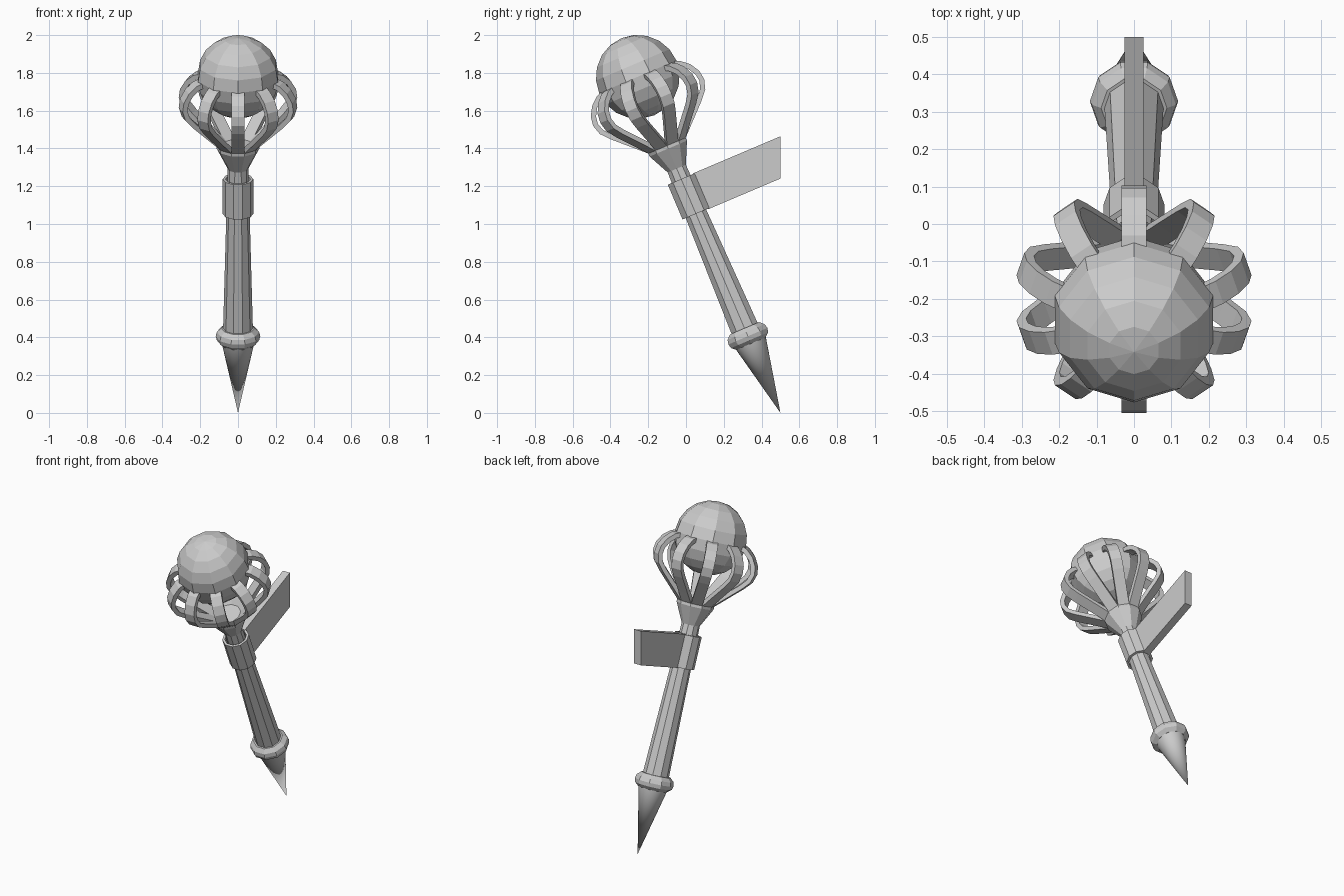
import bpy, bmesh
from math import sin, cos, tan, pi, radians
from mathutils import Matrix

if "Cube" in bpy.data.objects:
    bpy.data.objects.remove(bpy.data.objects["Cube"])

TILT = radians(23)
SIDES = 10
# Local frame: z runs along the torch from its point, then everything leans
PLACE = Matrix.Translation((0, 0.5, 0)) @ Matrix.Rotation(TILT, 4, 'X')


def finish(name, bm):
    bmesh.ops.recalc_face_normals(bm, faces=bm.faces)
    mesh = bpy.data.meshes.new(name)
    bm.to_mesh(mesh)
    bm.free()
    ob = bpy.data.objects.new(name, mesh)
    ob.matrix_world = PLACE
    bpy.context.collection.objects.link(ob)
    return ob


def lathe(name, profile, closed=False, sides=SIDES):
    """Revolve (radius, height) points; capped ends or a closed section."""
    bm = bmesh.new()
    rings = [[bm.verts.new((r * cos(2 * pi * k / sides), r * sin(2 * pi * k / sides), h))
              for k in range(sides)] for r, h in profile]
    pairs = list(zip(rings, rings[1:]))
    if closed:
        pairs.append((rings[-1], rings[0]))
    else:
        bm.faces.new(rings[0])
        bm.faces.new(rings[-1])
    for a, b in pairs:
        for k in range(sides):
            j = (k + 1) % sides
            bm.faces.new((a[k], a[j], b[j], b[k]))
    return finish(name, bm)


def extrude_section(bm, outline, width):
    """Slab in the y-z plane, centred on x = 0; returns left/right vertices."""
    return [[bm.verts.new((x, y, z)) for y, z in outline] for x in (-width / 2, width / 2)]


# Pointed foot, smooth
bm = bmesh.new()
bmesh.ops.create_cone(bm, cap_ends=True, segments=32, radius1=0.0, radius2=0.09, depth=0.42,
                      matrix=Matrix.Translation((0, 0, 0.21)))
bmesh.ops.remove_doubles(bm, verts=bm.verts, dist=1e-5)
tip = finish("pointed_tip", bm)
bpy.context.view_layer.objects.active = tip
tip.select_set(True)
bpy.ops.object.shade_smooth_by_angle(angle=radians(40))

# Rounded ring above the point
lathe("lower_ring", [(0.055, 0.398), (0.088, 0.398), (0.112, 0.418), (0.118, 0.441),
                     (0.112, 0.465), (0.088, 0.487), (0.055, 0.487)], closed=True)

# Tapered handle flaring into the cup
lathe("handle", [(0.08, 0.44), (0.055, 1.405), (0.113, 1.52), (0.113, 1.543)])

# Hollow collar
lathe("collar", [(0.066, 1.145), (0.081, 1.145), (0.081, 1.345), (0.066, 1.345)], closed=True)

# Wall plate, cut off vertically at the back
bm = bmesh.new()
lo, hi = 1.142, 1.348
left, right = extrude_section(bm, [(0.068, lo), (lo * tan(TILT), lo),
                                   (hi * tan(TILT), hi), (0.068, hi)], 0.05)
bm.faces.new(left)
bm.faces.new(right)
for k in range(4):
    j = (k + 1) % 4
    bm.faces.new((left[k], left[j], right[j], right[k]))
finish("wall_plate", bm)

# Glowing ball
bm = bmesh.new()
bmesh.ops.create_uvsphere(bm, u_segments=SIDES, v_segments=10, radius=0.222,
                          matrix=Matrix.Translation((0, 0, 1.933)))
finish("ball", bm)

# Cage ribs: outer and inner bow lines, repeated around the axis
outer = [(0.09, 1.52), (0.17, 1.597), (0.262, 1.685), (0.303, 1.732), (0.319, 1.785),
         (0.312, 1.835), (0.283, 1.885), (0.24, 1.922), (0.18, 1.945)]
inner = [(0.07, 1.54), (0.152, 1.616), (0.243, 1.703), (0.279, 1.745), (0.292, 1.786),
         (0.286, 1.825), (0.263, 1.865), (0.226, 1.897), (0.175, 1.918)]
n = len(outer)
for i in range(SIDES):
    bm = bmesh.new()
    ol, orr = extrude_section(bm, outer, 0.068)
    il, ir = extrude_section(bm, inner, 0.068)
    loops = [ol, orr, ir, il]
    for a, b in zip(loops, loops[1:] + loops[:1]):
        for k in range(n - 1):
            bm.faces.new((a[k], a[k + 1], b[k + 1], b[k]))
    for k in (0, n - 1):
        bm.faces.new([loop[k] for loop in loops])
    bmesh.ops.rotate(bm, verts=bm.verts, matrix=Matrix.Rotation(2 * pi * i / SIDES, 3, 'Z'))
    finish("cage_rib_%d" % (i + 1), bm)
